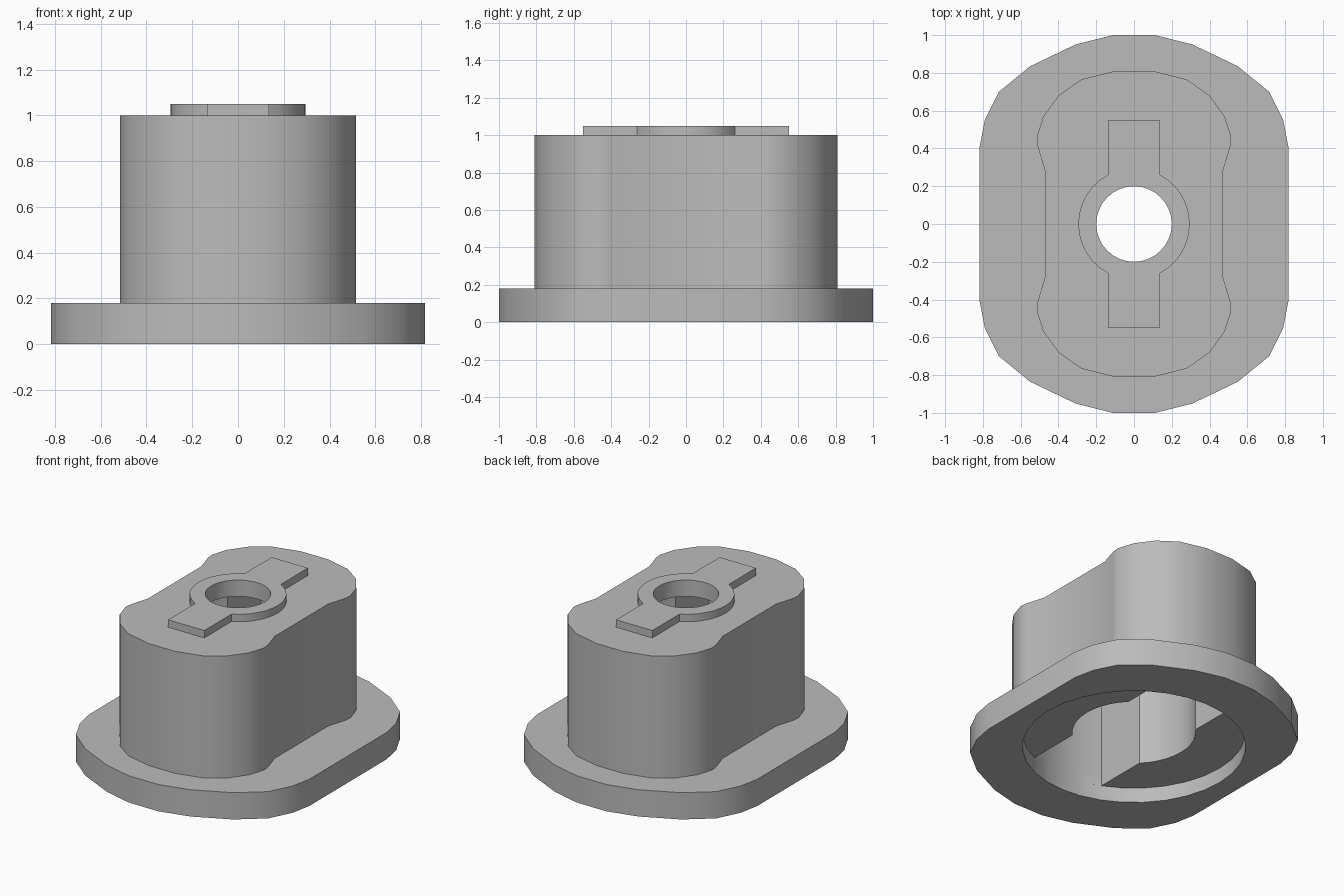
import bpy, bmesh
from math import sin, cos, radians

cube = bpy.data.objects.get("Cube")
if cube:
    bpy.data.objects.remove(cube, do_unlink=True)

grey = bpy.data.materials.new("plain grey")
grey.use_nodes = True
COLOUR = (0.5, 0.5, 0.5, 1)
grey.diffuse_color = COLOUR
grey.node_tree.nodes["Principled BSDF"].inputs["Base Color"].default_value = COLOUR


def arc(radius, start, end, steps):
    """Points on a centred arc, angles in degrees."""
    angles = [radians(start + (end - start) * i / steps) for i in range(steps + 1)]
    return [(radius * cos(a), radius * sin(a)) for a in angles]


def mirrored(quarter):
    """Full outline from a quarter running from the y axis to the x axis."""
    back = quarter[::-1]
    ring = (quarter + [(x, -y) for x, y in back]
            + [(-x, -y) for x, y in quarter] + [(-x, y) for x, y in back])
    outline = []
    for x, y in ring:
        if not any(abs(x - u) + abs(y - v) < 1e-4 for u, v in outline):
            outline.append((x, y))
    return outline


def prism(name, outline, bottom, top):
    bm = bmesh.new()
    face = bm.faces.new([bm.verts.new((x, y, bottom)) for x, y in outline])
    raised = bmesh.ops.extrude_face_region(bm, geom=[face])["geom"]
    verts = [g for g in raised if isinstance(g, bmesh.types.BMVert)]
    bmesh.ops.translate(bm, verts=verts, vec=(0, 0, top - bottom))
    bmesh.ops.recalc_face_normals(bm, faces=bm.faces)
    mesh = bpy.data.meshes.new(name)
    bm.to_mesh(mesh)
    bm.free()
    mesh.materials.append(grey)
    obj = bpy.data.objects.new(name, mesh)
    bpy.context.collection.objects.link(obj)
    return obj


def cut(obj, cutters):
    bpy.ops.object.select_all(action="DESELECT")
    obj.select_set(True)
    bpy.context.view_layer.objects.active = obj
    for cutter in cutters:
        mod = obj.modifiers.new("cut", "BOOLEAN")
        mod.operation = "DIFFERENCE"
        mod.solver = "EXACT"
        mod.object = cutter
        bpy.ops.object.modifier_apply(modifier=mod.name)
    bpy.ops.object.shade_smooth_by_angle(angle=radians(30))


# Outer parts: wide flange, waisted block, raised key on top
flange = prism("flange", mirrored([(0.11, 1.0), (0.31, 0.95), (0.55, 0.835),
                                   (0.715, 0.7), (0.79, 0.55), (0.817, 0.41)]), 0, 0.18)
block = prism("block", mirrored([(0.1, 0.81), (0.28, 0.765), (0.4, 0.68), (0.48, 0.57),
                                 (0.515, 0.46), (0.51, 0.41), (0.472, 0.285)]), 0.18, 1.0)
key = prism("raised_key", mirrored([(0.135, 0.55)] + arc(0.295, 62.8, 0, 6)), 1.0, 1.05)

# Hollows: round recess below, slotted cavity above it, bore through the top
recess = prism("recess_cutter", mirrored(arc(0.68, 90, 0, 8)), -0.1, 0.1)
cavity = prism("cavity_cutter", mirrored(arc(0.68, 90, 67, 2) + arc(0.375, 45, 0, 5)), 0.05, 0.94)
bore = prism("bore_cutter", mirrored(arc(0.2, 90, 0, 8)), 0.5, 1.2)

cut(flange, [recess, cavity])
cut(block, [cavity, bore])
cut(key, [bore])

for cutter in (recess, cavity, bore):
    bpy.data.objects.remove(cutter, do_unlink=True)
